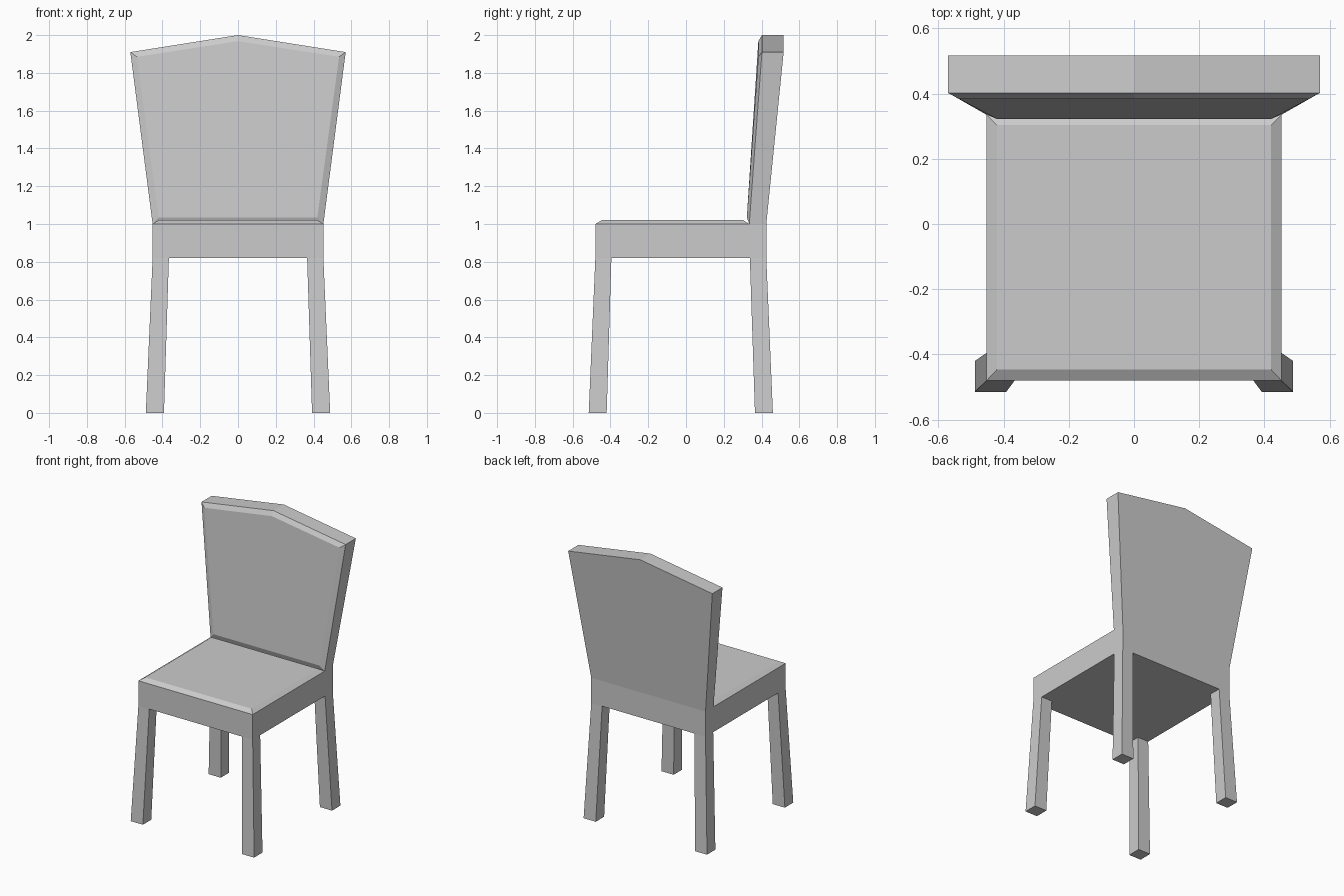
import bpy, bmesh

if "Cube" in bpy.data.objects:
    bpy.data.objects.remove(bpy.data.objects["Cube"])


def loft(name, rings, cap_start=True, cap_end=True):
    """Bridge a sequence of equal-length point rings into a flat-faced object."""
    bm = bmesh.new()
    loops = [[bm.verts.new(p) for p in ring] for ring in rings]
    for a, b in zip(loops, loops[1:]):
        n = len(a)
        for i in range(n):
            j = (i + 1) % n
            bm.faces.new((a[i], a[j], b[j], b[i]))
    if cap_start:
        bm.faces.new(loops[0][::-1])
    if cap_end:
        bm.faces.new(loops[-1])
    bmesh.ops.recalc_face_normals(bm, faces=bm.faces)
    mesh = bpy.data.meshes.new(name)
    bm.to_mesh(mesh)
    bm.free()
    obj = bpy.data.objects.new(name, mesh)
    bpy.context.collection.objects.link(obj)
    return obj


def rect(x0, x1, y0, y1, z):
    return [(x0, y0, z), (x1, y0, z), (x1, y1, z), (x0, y1, z)]


def outline(xb, yb, zb, xt, yt, zt, zc):
    """Five-sided backrest outline: narrow bottom, wide peaked top."""
    return [(-xb, yb, zb), (xb, yb, zb), (xt, yt, zt), (0, yt, zc), (-xt, yt, zt)]


# Seat frame, closed on top by the cushion and backrest
loft("seat_frame", [rect(-0.452, 0.452, -0.48, 0.425, 0.82),
                    rect(-0.452, 0.452, -0.48, 0.425, 1.0)], cap_end=False)

# Bevelled seat top
loft("seat_top", [rect(-0.452, 0.452, -0.48, 0.335, 1.0),
                  rect(-0.42, 0.42, -0.446, 0.303, 1.02)], cap_start=False)

# Flared, leaning backrest with a raised bevelled front
loft("backrest", [outline(0.452, 0.425, 1.0, 0.57, 0.517, 1.91, 2.0),
                  outline(0.452, 0.335, 1.0, 0.57, 0.402, 1.91, 2.0),
                  outline(0.42, 0.322, 1.035, 0.535, 0.383, 1.885, 1.968)])

# Splayed legs: (top y range, bottom y range)
legs = {"front": ((-0.48, -0.395), (-0.515, -0.42)),
        "rear": ((0.338, 0.425), (0.365, 0.46))}
for pos, (top, bottom) in legs.items():
    for side, s in (("left", -1), ("right", 1)):
        loft(f"{pos}_{side}_leg", [rect(s * 0.392, s * 0.488, *bottom, 0.0),
                                   rect(s * 0.366, s * 0.452, *top, 0.82)],
             cap_end=False)
